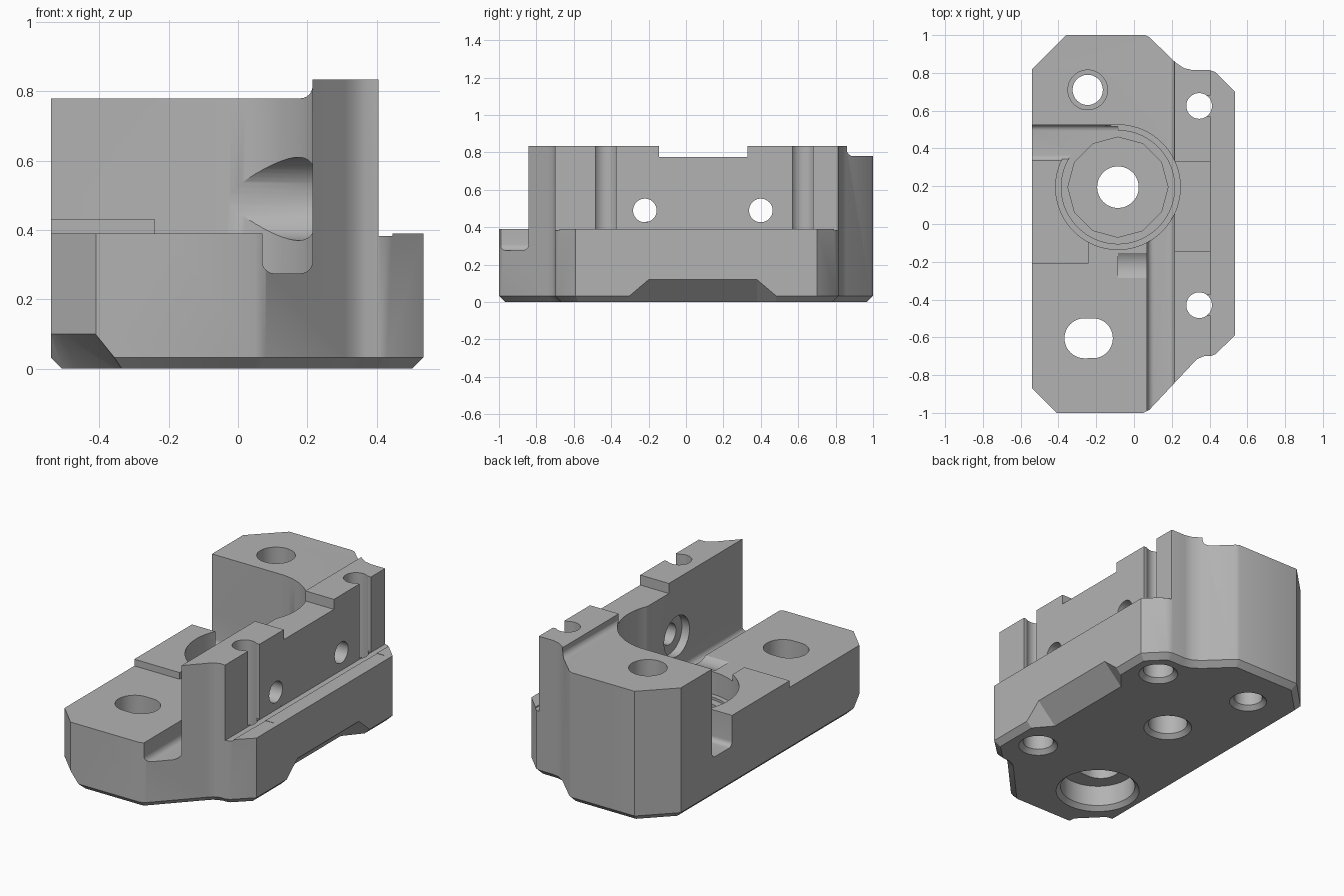
import bpy, bmesh
from math import pi, cos, sin
from mathutils import Vector, Matrix

if "Cube" in bpy.data.objects:
    bpy.data.objects.remove(bpy.data.objects["Cube"], do_unlink=True)

grey = bpy.data.materials.new("machined_grey")
grey.use_nodes = True
grey.diffuse_color = (0.45, 0.45, 0.45, 1)
grey.node_tree.nodes["Principled BSDF"].inputs["Base Color"].default_value = (0.45, 0.45, 0.45, 1)


def make(name, bm):
    bmesh.ops.recalc_face_normals(bm, faces=bm.faces)
    mesh = bpy.data.meshes.new(name)
    bm.to_mesh(mesh)
    bm.free()
    mesh.materials.append(grey)
    obj = bpy.data.objects.new(name, mesh)
    bpy.context.collection.objects.link(obj)
    return obj


def prism(name, outline, z0, z1, chamfer=0):
    bm = bmesh.new()
    face = bm.faces.new([bm.verts.new((x, y, z0)) for x, y in outline])
    out = bmesh.ops.extrude_face_region(bm, geom=[face])
    tops = [v for v in out["geom"] if isinstance(v, bmesh.types.BMVert)]
    bmesh.ops.translate(bm, verts=tops, vec=(0, 0, z1 - z0))
    if chamfer:
        low = [e for e in bm.edges if all(v.co.z < z0 + 1e-5 for v in e.verts)]
        bmesh.ops.bevel(bm, geom=low, offset=chamfer, segments=1, affect='EDGES')
    return make(name, bm)


def cut(cutter):
    mod = body.modifiers.new("cut", 'BOOLEAN')
    mod.operation = 'DIFFERENCE'
    mod.solver = 'EXACT'
    mod.object = cutter
    bpy.context.view_layer.objects.active = body
    bpy.ops.object.modifier_apply(modifier=mod.name)
    bpy.data.objects.remove(cutter, do_unlink=True)


def cut_box(x0, x1, y0, y1, z0, z1=1, radius=0, axis=1):
    """Box pocket; radius rounds its floor edges that run along axis."""
    bm = bmesh.new()
    bmesh.ops.create_cube(bm, size=1)
    for v in bm.verts:
        v.co = ((x0 + x1) / 2 + v.co.x * (x1 - x0), (y0 + y1) / 2 + v.co.y * (y1 - y0),
                (z0 + z1) / 2 + v.co.z * (z1 - z0))
    if radius:
        edges = [e for e in bm.edges if all(v.co.z < z0 + 1e-5 for v in e.verts)
                 and abs(e.verts[0].co[axis] - e.verts[1].co[axis]) > 1e-4]
        bmesh.ops.bevel(bm, geom=edges, offset=radius, segments=6, profile=0.5, affect='EDGES')
    cut(make("pocket_cutter", bm))


def cut_hole(x, y, r0, z0, z1, r1=None, sides=48, stretch=0):
    """Vertical hole or cone, optionally stretched along x to a slot."""
    bm = bmesh.new()
    bmesh.ops.create_cone(bm, cap_ends=True, segments=sides, radius1=r0,
                          radius2=r0 if r1 is None else r1, depth=z1 - z0)
    for v in bm.verts:
        v.co.x += stretch if v.co.x > 0 else -stretch
    bmesh.ops.translate(bm, verts=bm.verts, vec=(x, y, (z0 + z1) / 2))
    cut(make("hole_cutter", bm))


def cut_cross_hole(y, z, r, x0, x1):
    bm = bmesh.new()
    bmesh.ops.create_cone(bm, cap_ends=True, segments=48, radius1=r, radius2=r, depth=x1 - x0,
                          matrix=Matrix.Translation(((x0 + x1) / 2, y, z)) @ Matrix.Rotation(pi / 2, 4, 'Y'))
    cut(make("cross_hole_cutter", bm))


def cut_under_edge(x, y, angle, half, height):
    """Deep sloped relief under one lower edge, fading out at both ends."""
    n, t = Vector((cos(angle), sin(angle), 0)), Vector((-sin(angle), cos(angle), 0))
    bm = bmesh.new()
    for s in (-1, 1):
        for out, along, z in ((-height - 0.02, half, -0.02), (0.03, half + 0.2, -0.02),
                              (0.03, half, height + 0.03)):
            bm.verts.new(Vector((x, y, z)) + n * out + t * s * along)
    bmesh.ops.convex_hull(bm, input=bm.verts)
    cut(make("relief_cutter", bm))


# Full block with chamfered bottom rim
outline = [(-0.54, -0.87), (-0.41, -1), (0.05, -1), (0.08, -0.985), (0.31, -0.74), (0.335, -0.715),
           (0.37, -0.70), (0.405, -0.70), (0.43, -0.69), (0.535, -0.59), (0.535, 0.70), (0.43, 0.805),
           (0.40, 0.815), (0.31, 0.815), (0.265, 0.825), (0.22, 0.855), (0.08, 0.99), (0.06, 1),
           (-0.36, 1), (-0.54, 0.82)]
body = prism("carriage_body", outline, 0, 0.835, 0.033)

# Stepped top: rear block, outer ledge, front deck and raised pad
cut_box(-0.7, 0.215, -1.1, 1.1, 0.78, radius=0.035)
cut_box(0.405, 0.7, -1.1, 1.1, 0.39)
cut_box(0.40501, 0.445, -1.1, 1.1, 0.383)
cut_box(-0.7, 0.215, -1.1, 0.2, 0.43)
cut_box(-0.7, -0.085, 0.1, 0.525, 0.43)
cut_box(-0.24, 0.215, -1.1, 0.2, 0.39)
cut_box(-0.7, -0.2, -1.1, -0.21, 0.39)

# Central bore, side slot and channel along the wall
bx, by = -0.085, 0.195
cut_hole(bx, by, 0.33, 0.255, 1, sides=96)
cut_hole(bx, by, 0.30, 0.24, 0.5, sides=96)
cut_box(-0.7, bx, 0.335, 0.525, 0.245, radius=0.03, axis=0)
cut_box(0.07, 0.215, -1.1, 0.06, 0.275, radius=0.035)
cut_hole(bx, by, 0.265, 0.15, 0.5, sides=12)
cut_hole(bx, by, 0.11, -0.1, 0.5)

# Wall notch, cross holes and their counterbores
cut_box(0.1, 0.6, -0.145, 0.33, 0.775)
for y in (-0.22, 0.40):
    cut_cross_hole(y, 0.49, 0.063, 0.1, 0.7)
    cut_cross_hole(y, 0.49, 0.12, bx, 0.265)

# Wall screw holes opening sideways above the ledge
for y in (-0.43, 0.625):
    cut_hole(0.345, y, 0.068, -0.1, 1)
    cut_box(0.36, 0.5, y - 0.055, y + 0.055, 0.388)
    cut_hole(0.345, y, 0.085, -0.1, 0.12)

# Rear screw hole and front slotted hole with lower counterbore
cut_hole(-0.245, 0.71, 0.08, -0.1, 1)
cut_hole(-0.245, 0.71, 0.105, 0.5, 1)
cut_hole(-0.24, -0.605, 0.106, -0.1, 1, stretch=0.022)
cut_hole(-0.24, -0.605, 0.21, -0.1, 0.15)

# Countersinks on the underside
for x, y, r in ((0.345, -0.43, 0.11), (0.345, 0.625, 0.11), (-0.245, 0.71, 0.105),
                (bx, by, 0.135), (-0.24, -0.605, 0.235)):
    cut_hole(x, y, r + 0.01, -0.01, 0.025, r1=r - 0.025)

# Deep reliefs under the outer edge and front left corner
cut_under_edge(0.535, 0.09, 0, 0.29, 0.12)
cut_under_edge(-0.475, -0.935, -0.75 * pi, 0.09, 0.1)

for obj in bpy.context.selected_objects:
    obj.select_set(False)
body.select_set(True)
bpy.context.view_layer.objects.active = body
bpy.ops.object.shade_smooth_by_angle(angle=0.5)
